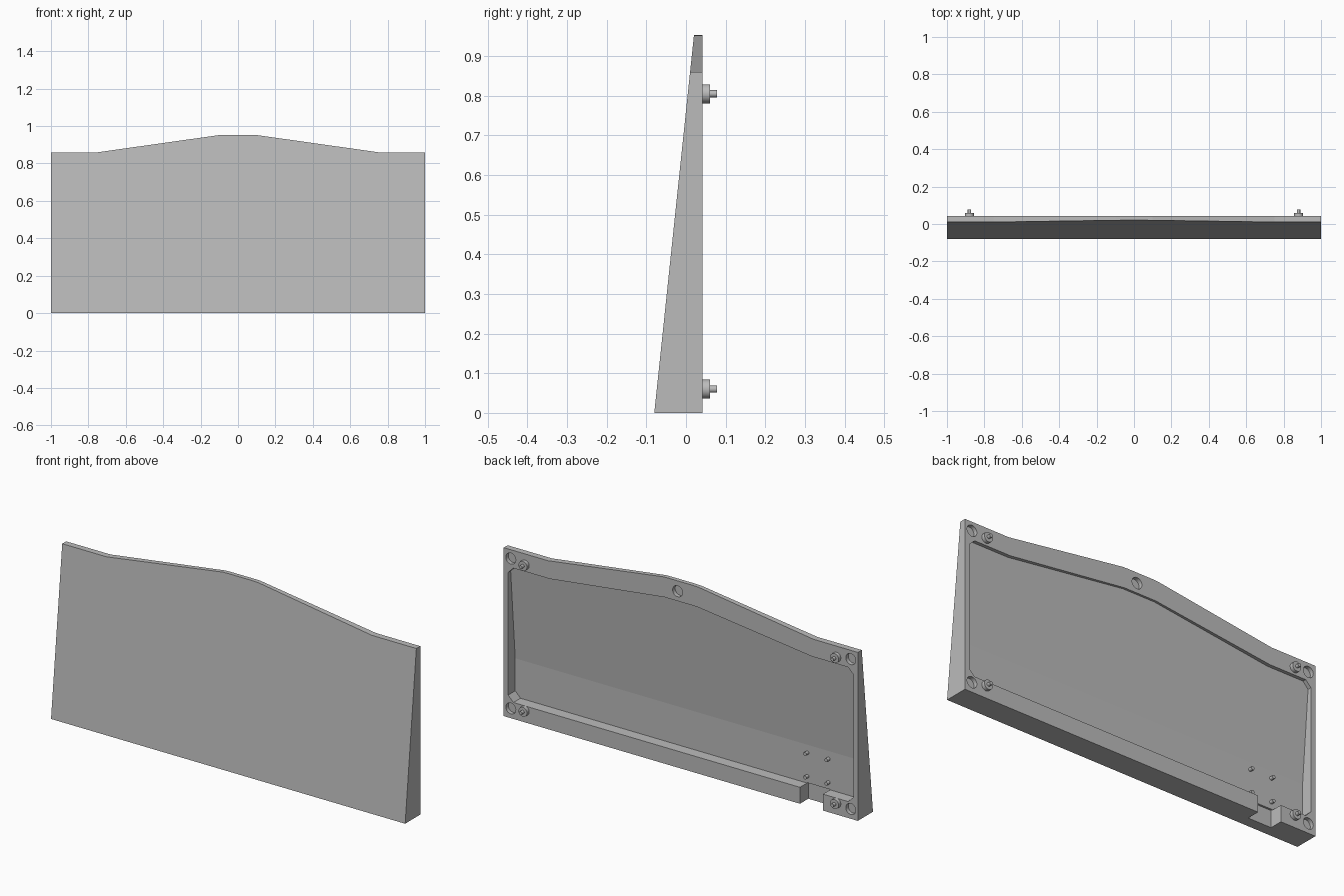
import bpy
import bmesh
from mathutils import Matrix, Vector

if "Cube" in bpy.data.objects:
    bpy.data.objects.remove(bpy.data.objects["Cube"], do_unlink=True)

grey = bpy.data.materials.new("plain_grey")
grey.use_nodes = True
grey.diffuse_color = (0.5, 0.5, 0.5, 1)
grey.node_tree.nodes["Principled BSDF"].inputs["Base Color"].default_value = (0.5, 0.5, 0.5, 1)

BACK = 0.042      # plane of the rear rim
FLOOR = 0.084     # top of the bottom rim
CREASE = 0.28     # height where the inner wall starts to lean
INNER = -0.015    # depth of the upright inner wall


def add_object(name, bm):
    bmesh.ops.recalc_face_normals(bm, faces=bm.faces)
    mesh = bpy.data.meshes.new(name)
    bm.to_mesh(mesh)
    bm.free()
    mesh.materials.append(grey)
    obj = bpy.data.objects.new(name, mesh)
    bpy.context.collection.objects.link(obj)
    return obj


def mirrored(half):
    """Close a right-hand outline, listed bottom to top, with its mirror image."""
    return half + [(-x, z) for x, z in reversed(half)]


def prism(name, outline, front, back, crease=None):
    """Extrude an x-z outline along y; front(z) gives the front depth."""
    bm = bmesh.new()
    face = bm.faces.new([bm.verts.new((x, -1, z)) for x, z in outline])
    ext = bmesh.ops.extrude_face_region(bm, geom=[face])
    for v in ext["geom"]:
        if isinstance(v, bmesh.types.BMVert):
            v.co.y = back
    if crease:
        bmesh.ops.bisect_plane(bm, geom=bm.verts[:] + bm.edges[:] + bm.faces[:],
                               plane_co=(0, 0, crease), plane_no=(0, 0, 1))
    for v in bm.verts:
        if v.co.y < -0.9:
            v.co.y = front(v.co.z)
    return add_object(name, bm)


def rods(name, steps, sides=32):
    """Cylinders along y, each given as x, z, radius, start and end depth."""
    bm = bmesh.new()
    for x, z, radius, y0, y1 in steps:
        place = Matrix.Translation(Vector((x, (y0 + y1) / 2, z))) @ Matrix.Rotation(1.5707963, 4, "X")
        bmesh.ops.create_cone(bm, cap_ends=True, segments=sides, radius1=radius,
                              radius2=radius, depth=y1 - y0, matrix=place)
    return add_object(name, bm)


def cut(target, cutter):
    cutter.hide_render = True
    mod = target.modifiers.new("cut", "BOOLEAN")
    mod.operation = "DIFFERENCE"
    mod.solver = "EXACT"
    mod.object = cutter
    bpy.context.view_layer.objects.active = target
    bpy.ops.object.modifier_apply(modifier=mod.name)
    bpy.data.objects.remove(cutter, do_unlink=True)


# Wedge-shaped outer shell with a raised middle
shell = prism("panel_shell", mirrored([(1, 0), (1, 0.86), (0.75, 0.86), (0.1, 0.952), (0.07, 0.953)]),
              lambda z: -0.08 + 0.105 * z, BACK)

# Hollow rear with small corner chamfers and a leaning inner wall
cavity = prism("cavity_cutter",
               mirrored([(0.945, FLOOR), (0.975, FLOOR + 0.03), (0.975, 0.74),
                         (0.945, 0.77), (0.74, 0.77), (0.09, 0.85)]),
               lambda z: INNER + 0.08 * max(0, z - CREASE), 0.1, CREASE)
cut(shell, cavity)

# Cable notch through the bottom rim
notch = prism("notch_cutter", [(-0.803, -0.05), (-0.673, -0.05), (-0.673, FLOOR + 0.002), (-0.803, FLOOR + 0.002)],
              lambda z: INNER - 0.01, 0.1)
cut(shell, notch)

# Round recesses in the corners and the top centre
recesses = [(s * 0.96, z, 0.028, BACK - 0.02, 0.1) for s in (-1, 1) for z in (0.05, 0.815)]
recesses.append((0.018, 0.9, 0.028, BACK - 0.02, 0.1))
cut(shell, rods("recess_cutter", recesses))

# Stepped mounting studs
studs = []
for side, label in ((1, "left"), (-1, "right")):
    for z, level in ((0.06, "lower"), (0.805, "upper")):
        studs.append(rods(f"{level}_{label}_stud", [
            (side * 0.88, z, 0.024, BACK - 0.005, 0.06),
            (side * 0.88, z, 0.009, 0.055, 0.078)]))

# Four small pegs on the inner wall above the notch
studs.append(rods("board_pegs", [(x, z, 0.009, INNER - 0.005, INNER + 0.02)
                                 for x in (-0.675, -0.795) for z in (0.12, 0.24)], 16))

# Round parts shade smooth, flat parts stay crisp
bpy.ops.object.select_all(action="DESELECT")
for obj in studs:
    obj.select_set(True)
bpy.context.view_layer.objects.active = studs[0]
bpy.ops.object.shade_smooth_by_angle()
